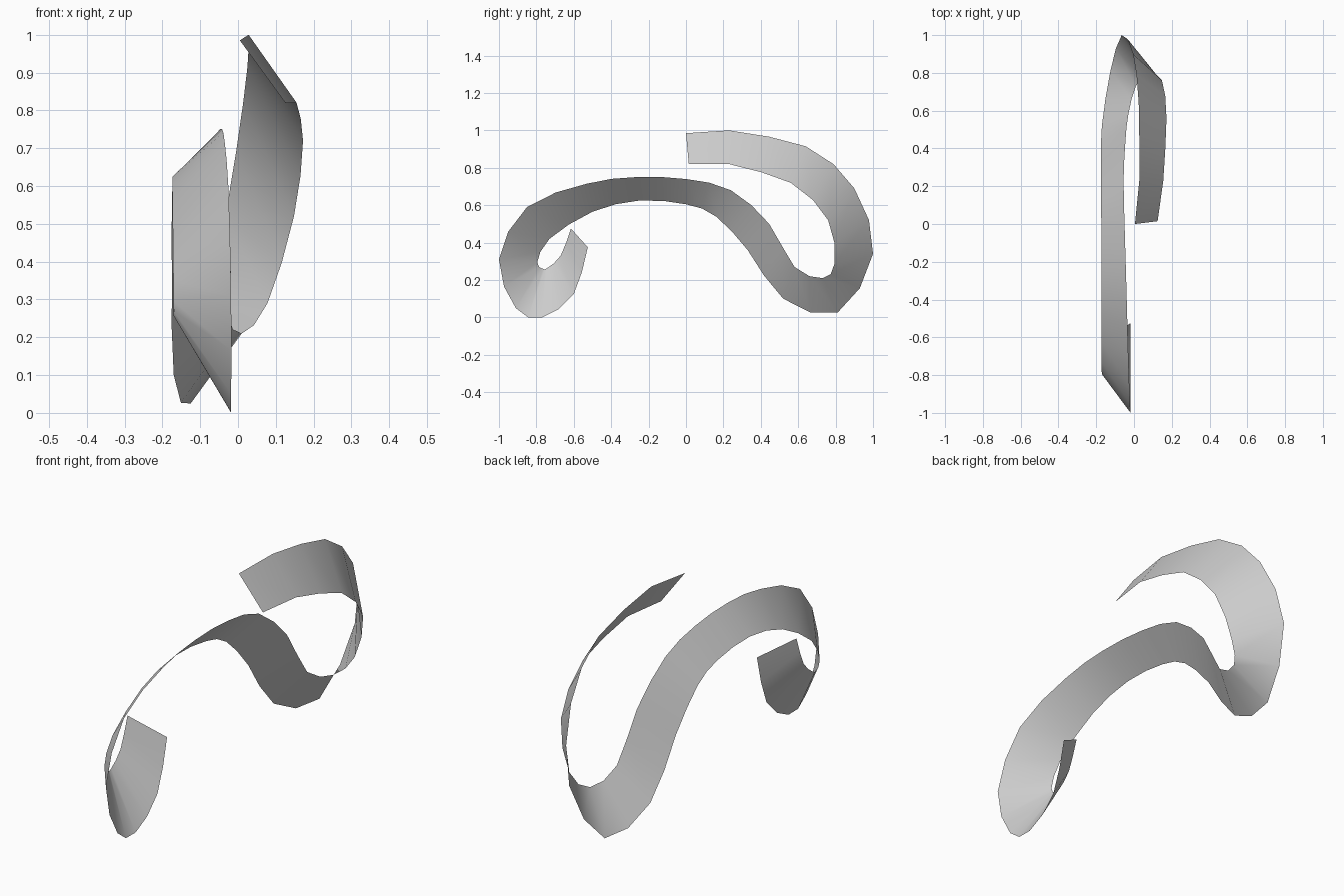
import bpy
from mathutils import Vector

# Ribbon cross-sections: (x, y, z) of the first edge, then of the second edge
start = ((0.005, 0.0, 0.985), (0.125, 0.015, 0.82))
sections = [
    ((0.028, 0.23, 1.0), (0.155, 0.23, 0.82)),
    ((0.025, 0.64, 0.915), (0.172, 0.56, 0.72)),
    ((-0.005, 0.90, 0.69), (0.148, 0.76, 0.52)),
    ((-0.065, 1.0, 0.34), (0.078, 0.795, 0.29)),
    ((-0.125, 0.81, 0.025), (0.01, 0.73, 0.21)),
    ((-0.17, 0.52, 0.10), (-0.03, 0.58, 0.27)),
    ((-0.175, 0.33, 0.36), (-0.045, 0.445, 0.50)),
    ((-0.175, 0.16, 0.54), (-0.055, 0.24, 0.68)),
    ((-0.173, 0.0, 0.605), (-0.05, 0.0, 0.74)),
    ((-0.173, -0.25, 0.625), (-0.042, -0.27, 0.75)),
    ((-0.173, -0.50, 0.565), (-0.035, -0.53, 0.715)),
    ((-0.172, -0.73, 0.42), (-0.025, -0.85, 0.59)),
    ((-0.17, -0.795, 0.295), (-0.018, -1.0, 0.31)),
    ((-0.17, -0.765, 0.26), (-0.018, -0.91, 0.05)),
    ((-0.17, -0.74, 0.265), (-0.018, -0.77, 0.0)),
    ((-0.17, -0.67, 0.33), (-0.018, -0.60, 0.125)),
    ((-0.17, -0.615, 0.475), (-0.018, -0.525, 0.375)),
]


def refine(points):
    """Insert a smooth midpoint between every pair of points."""
    p = [Vector(q) for q in points]
    p = [p[0] * 2 - p[1]] + p + [p[-1] * 2 - p[-2]]
    out = []
    for i in range(1, len(p) - 2):
        out += [p[i], (9 * (p[i] + p[i + 1]) - p[i - 1] - p[i + 2]) / 16]
    return out + [p[-2]]


# Two smooth rails, bridged with quads
rail_a, rail_b = ([Vector(start[k])] + refine([s[k] for s in sections]) for k in (0, 1))
verts = [v for pair in zip(rail_a, rail_b) for v in pair]
faces = [(2 * i, 2 * i + 1, 2 * i + 3, 2 * i + 2) for i in range(len(rail_a) - 1)]

mesh = bpy.data.meshes.new("ribbon")
mesh.from_pydata(verts, [], faces)
mesh.shade_smooth()
ribbon = bpy.data.objects.new("ribbon", mesh)
bpy.context.collection.objects.link(ribbon)
